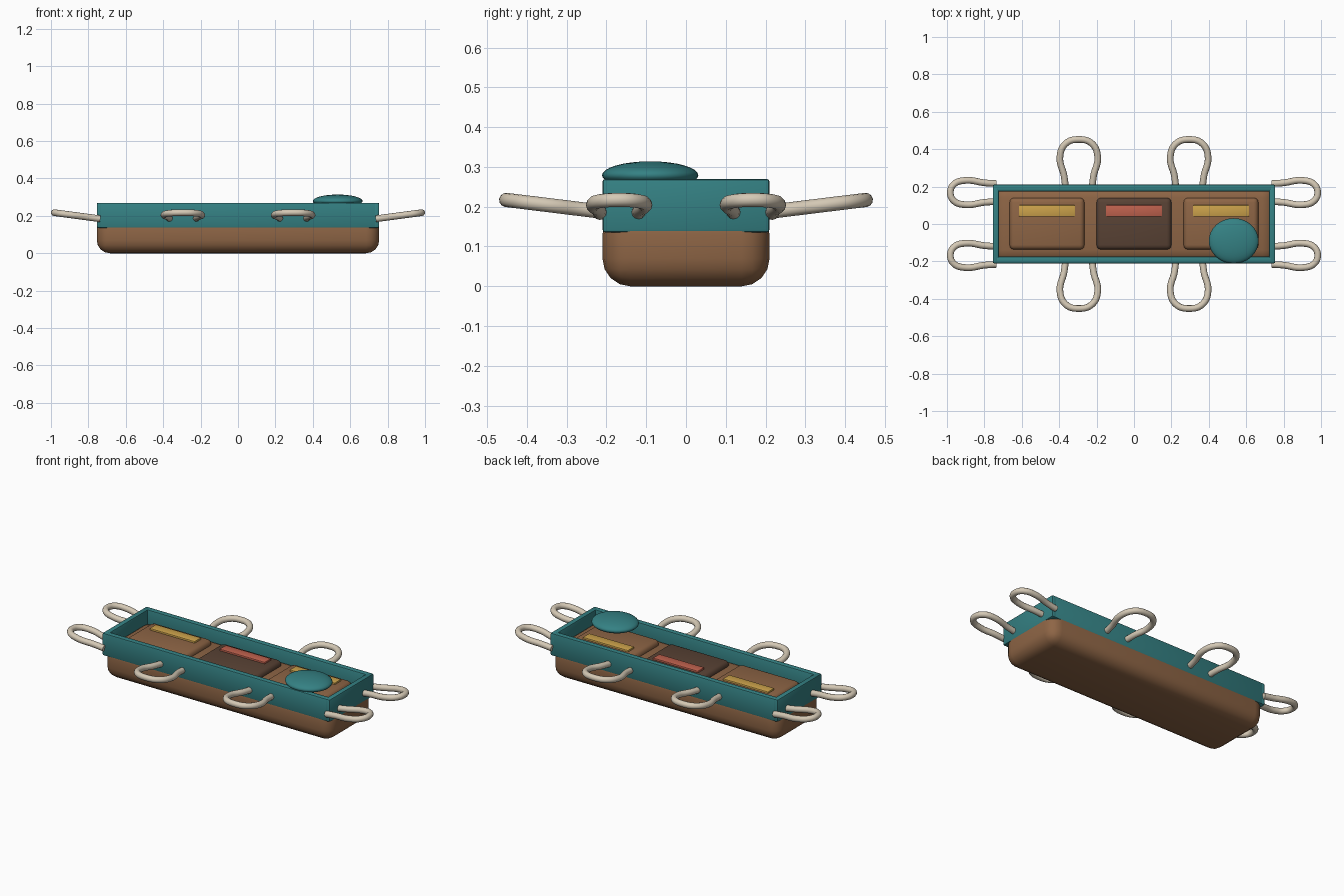
import bpy
from math import pi
from mathutils import Vector, Matrix

if "Cube" in bpy.data.objects:
    bpy.data.objects.remove(bpy.data.objects["Cube"])


def material(name, rgb):
    m = bpy.data.materials.new(name)
    m.diffuse_color = (*rgb, 1)
    m.use_nodes = True
    m.node_tree.nodes["Principled BSDF"].inputs["Base Color"].default_value = m.diffuse_color
    return m


TEAL = material("teal", (0.035, 0.22, 0.23))
TAN = material("tan", (0.27, 0.13, 0.06))
DARK = material("dark_brown", (0.10, 0.055, 0.035))
ROPE = material("rope", (0.66, 0.58, 0.46))
YELLOW = material("yellow", (0.60, 0.36, 0.07))
RED = material("red", (0.52, 0.12, 0.075))


def box(name, lo, hi, bevel, segments, mat):
    lo, hi = Vector(lo), Vector(hi)
    bpy.ops.mesh.primitive_cube_add(size=1, location=(lo + hi) / 2)
    ob = bpy.context.object
    ob.name = name
    ob.scale = hi - lo
    bpy.ops.object.transform_apply(location=False, rotation=False, scale=True)
    mod = ob.modifiers.new("bevel", "BEVEL")
    mod.width, mod.segments = bevel, segments
    bpy.ops.object.modifier_apply(modifier=mod.name)
    bpy.ops.object.shade_smooth_by_angle(angle=pi / 5)
    ob.data.materials.append(mat)
    return ob


def handle(name, half, origin, angle):
    # half loop given as (sideways, outward); the other side is mirrored
    path = half + [(-s, o) for s, o in reversed(half[:-1])]
    reach = half[-1][1]
    curve = bpy.data.curves.new(name, "CURVE")
    curve.dimensions = "3D"
    curve.bevel_depth = 0.0178
    curve.bevel_resolution = 4
    curve.use_fill_caps = True
    spline = curve.splines.new("BEZIER")
    spline.resolution_u = 8
    spline.bezier_points.add(len(path) - 1)
    turn = Matrix.Rotation(angle, 3, "Z")
    for p, (s, o) in zip(spline.bezier_points, path):
        p.co = turn @ Vector((s, o, 0.03 * o / reach)) + Vector(origin)
        p.handle_left_type = p.handle_right_type = "AUTO"
    ob = bpy.data.objects.new(name, curve)
    bpy.context.collection.objects.link(ob)
    curve.materials.append(ROPE)


# rounded base
box("base", (-0.755, -0.21, 0), (0.755, 0.21, 0.20), 0.07, 4, TAN)

# raised rim
for s, side in ((-1, "front"), (1, "back")):
    y0, y1 = sorted((s * 0.175, s * 0.21))
    box("rim_" + side, (-0.74, y0, 0.135), (0.74, y1, 0.27), 0.008, 2, TEAL)
for s, side in ((-1, "left"), (1, "right")):
    x0, x1 = sorted((s * 0.722, s * 0.755))
    box("rim_" + side, (x0, -0.21, 0.135), (x1, 0.21, 0.27), 0.008, 2, TEAL)

# three cushions, each with a coloured strip
for i, (x, pad, strip) in enumerate(((-0.465, TAN, YELLOW), (0, DARK, RED), (0.465, TAN, YELLOW))):
    box(f"cushion_{i + 1}", (x - 0.2, -0.137, 0.165), (x + 0.2, 0.14, 0.23), 0.025, 3, pad)
    box(f"strip_{i + 1}", (x - 0.15, 0.039, 0.22), (x + 0.15, 0.101, 0.24), 0.004, 2, strip)

# rope handles: two per long side and two per end
LONG = [(-0.07, -0.02), (-0.079, 0.05), (-0.101, 0.15), (-0.07, 0.222), (0, 0.244)]
SHORT = [(-0.048, -0.02), (-0.052, 0.04), (-0.065, 0.145), (-0.045, 0.205), (0, 0.225)]
for s in (-1, 1):
    for t in (-1, 1):
        tag = f"{'right' if s > 0 else 'left'}_{'back' if t > 0 else 'front'}"
        handle("side_handle_" + tag, LONG, (s * 0.295, t * 0.208, 0.187), 0 if t > 0 else pi)
        handle("end_handle_" + tag, SHORT, (s * 0.757, t * 0.168, 0.187), -s * pi / 2)

# flattened dome resting on the rim
bpy.ops.mesh.primitive_uv_sphere_add(segments=32, ring_count=16, radius=1, location=(0.533, -0.09, 0.279))
dome = bpy.context.object
dome.name = "dome"
dome.scale = (0.133, 0.121, 0.035)
bpy.ops.object.transform_apply(location=False, rotation=False, scale=True)
bpy.ops.object.shade_smooth()
dome.data.materials.append(TEAL)
